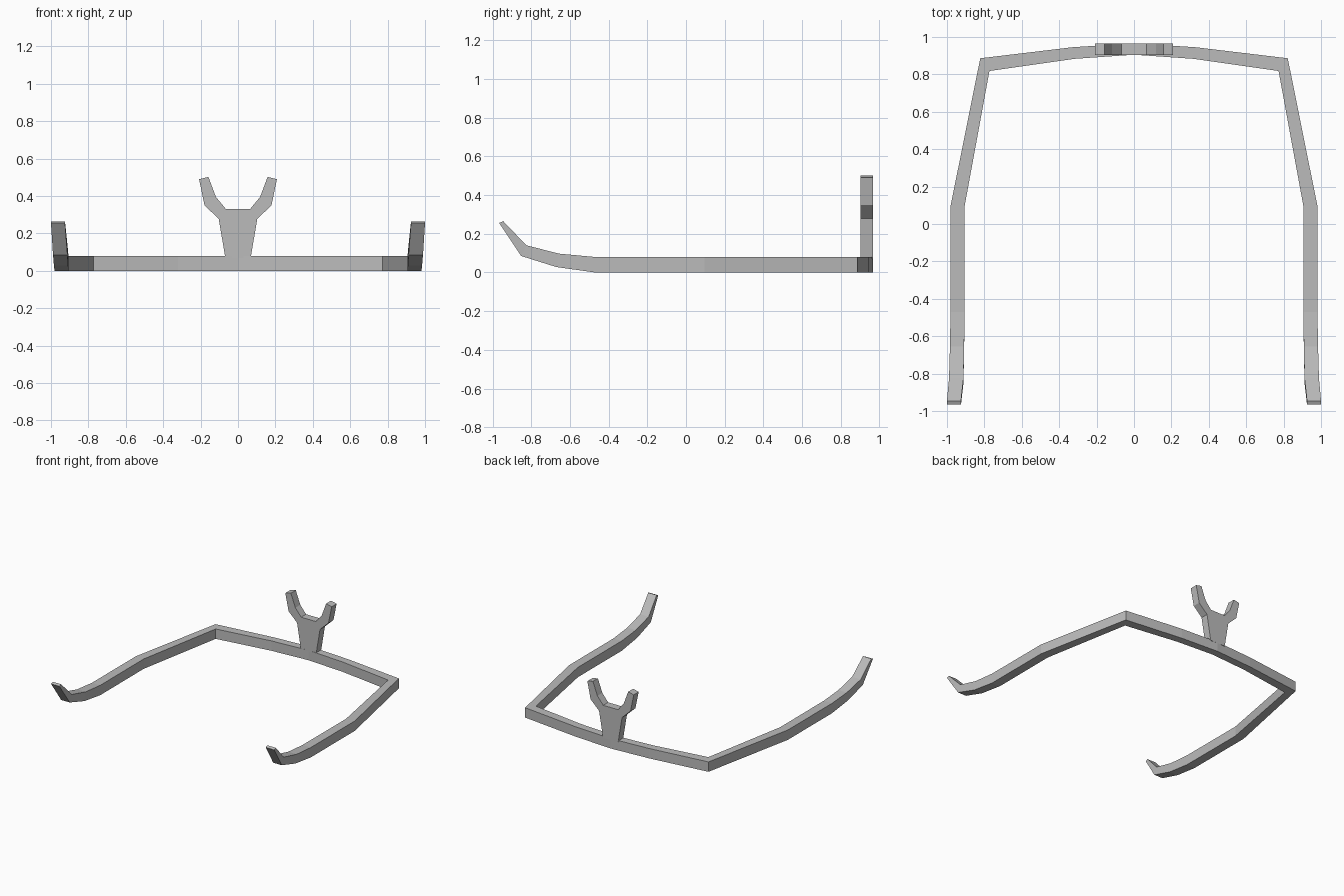
import bpy
import bmesh

default = bpy.data.objects.get("Cube")
if default:
    bpy.data.objects.remove(default, do_unlink=True)

GREY = 0.5
mat = bpy.data.materials.new("plain grey")
mat.use_nodes = True
mat.diffuse_color = (GREY, GREY, GREY, 1)
mat.node_tree.nodes["Principled BSDF"].inputs["Base Color"].default_value = (GREY, GREY, GREY, 1)


def mirrored_object(name, bm):
    """Turn the +x half into an object mirrored across x = 0."""
    bmesh.ops.recalc_face_normals(bm, faces=bm.faces)
    mesh = bpy.data.meshes.new(name)
    bm.to_mesh(mesh)
    bm.free()
    mesh.materials.append(mat)
    obj = bpy.data.objects.new(name, mesh)
    bpy.context.collection.objects.link(obj)
    mod = obj.modifiers.new("mirror", "MIRROR")
    mod.use_clip = True
    mod.merge_threshold = 0.001
    return obj


def loft(rings, cap_start, cap_end):
    """Skin a list of matching cross-sections."""
    bm = bmesh.new()
    loops = [[bm.verts.new(p) for p in ring] for ring in rings]
    n = len(rings[0])
    for a, b in zip(loops, loops[1:]):
        for i in range(n):
            j = (i + 1) % n
            bm.faces.new((a[i], a[j], b[j], b[i]))
    if cap_start:
        bm.faces.new(loops[0])
    if cap_end:
        bm.faces.new(loops[-1])
    return bm


# Frame: level rear beam and side arm, as outer and inner corner points
BAR = 0.08
level = [((0, 0.966), (0, 0.905)),
         ((0.33, 0.945), (0.32, 0.883)),
         ((0.822, 0.886), (0.773, 0.818)),
         ((0.981, 0.095), (0.907, 0.088)),
         ((0.981, -0.47), (0.906, -0.47))]
rings = [[(*o, 0), (*i, 0), (*i, BAR), (*o, BAR)] for o, i in level]

# Upturned hook: outer x, inner x, then (y, z) of the bottom and the top edge
hook = [(0.984, 0.908, (-0.67, 0.028), (-0.655, 0.097)),
        (0.989, 0.912, (-0.852, 0.085), (-0.825, 0.14)),
        (1.0, 0.925, (-0.966, 0.256), (-0.945, 0.265))]
for xo, xi, low, top in hook:
    rings.append([(xo, *low), (xi, *low), (xi, *top), (xo, *top)])
mirrored_object("frame", loft(rings, False, True))

# Forked bracket: half outline in x and z, extruded through the beam depth
outline = [(0, 0.07), (0.068, 0.07), (0.103, 0.278), (0.179, 0.35),
           (0.208, 0.49), (0.158, 0.502), (0.118, 0.395), (0.066, 0.332), (0, 0.332)]
bm = loft([[(x, y, z) for x, z in outline] for y in (0.903, 0.966)], True, True)
# Open the seam so that the two halves join cleanly
seam = [f for f in bm.faces if all(abs(v.co.x) < 0.001 for v in f.verts)]
bmesh.ops.delete(bm, geom=seam, context="FACES_ONLY")
mirrored_object("forked_bracket", bm)
